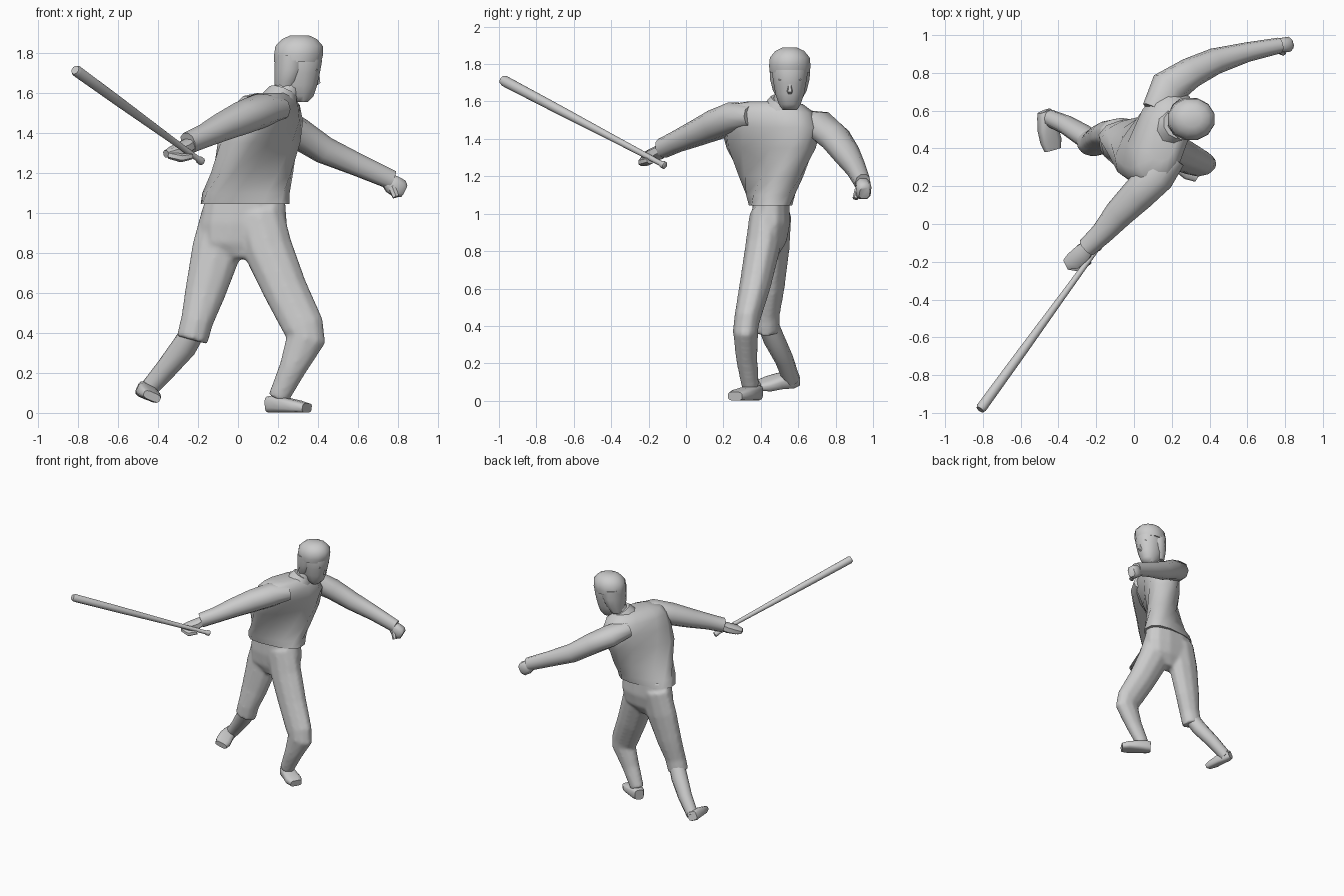
import bpy, bmesh, math
from mathutils import Vector

X, Z = Vector((1, 0, 0)), Vector((0, 0, 1))


def activate(ob):
    bpy.ops.object.select_all(action='DESELECT')
    ob.select_set(True)
    bpy.context.view_layer.objects.active = ob


def finish(name, bm, angle):
    bmesh.ops.recalc_face_normals(bm, faces=bm.faces)
    me = bpy.data.meshes.new(name)
    bm.to_mesh(me)
    bm.free()
    ob = bpy.data.objects.new(name, me)
    bpy.context.collection.objects.link(ob)
    activate(ob)
    bpy.ops.object.shade_smooth_by_angle(angle=math.radians(angle))
    return ob


def tube(name, pts, ref=Z, n=10, e=1.0, flat=None, angle=50):
    """Loft through (x, y, z, a, b[, yaw]): a is the radius along ref, b across it."""
    bm = bmesh.new()
    cs = [Vector(p[:3]) for p in pts]
    rings = []
    for i, p in enumerate(pts):
        d = flat or (cs[min(i + 1, len(cs) - 1)] - cs[max(i - 1, 0)]).normalized()
        u = (ref - d * ref.dot(d)).normalized()
        v = d.cross(u)
        w = math.radians(p[5]) if len(p) > 5 else 0
        u, v = u * math.cos(w) + v * math.sin(w), v * math.cos(w) - u * math.sin(w)
        ring = []
        for k in range(n):
            t = 2 * math.pi * (k + 0.5) / n
            c, s = math.cos(t), math.sin(t)
            c = math.copysign(abs(c) ** e, c)
            s = math.copysign(abs(s) ** e, s)
            ring.append(bm.verts.new(cs[i] + u * c * p[3] + v * s * p[4]))
        rings.append(ring)
    for r, q in zip(rings, rings[1:]):
        for k in range(n):
            bm.faces.new((r[k], r[(k + 1) % n], q[(k + 1) % n], q[k]))
    bm.faces.new(rings[0])
    bm.faces.new(rings[-1])
    return finish(name, bm, angle)


def column(name, pts, **kw):
    """Loft of level rings, radii along x and y before yaw."""
    return tube(name, pts, ref=X, flat=Z, **kw)


# Shirt body, twisting from the hips (facing front) to the shoulders (facing right)
column("shirt_body", [
    (.035, .452, 1.045, .225, .112, 5),
    (.04, .452, 1.10, .22, .118, 14),
    (.07, .455, 1.2, .225, .118, 34),
    (.105, .455, 1.35, .265, .138, 54),
    (.135, .455, 1.46, .275, .148, 66),
    (.145, .44, 1.54, .25, .135, 70),
    (.15, .43, 1.585, .20, .10, 70),
    (.17, .45, 1.60, .12, .06, 70)], n=12, e=.75)

# Collar and neck
tube("collar", [(.20, .51, 1.54, .105, .11), (.225, .53, 1.605, .075, .08)], ref=X, n=10)
tube("neck", [(.20, .51, 1.52, .07, .07), (.27, .55, 1.66, .065, .065)], ref=X)

# Sleeves with slightly flared cuffs
tube("right_sleeve", [
    (.20, .36, 1.52, .06, .08), (.12, .26, 1.515, .085, .10),
    (.02, .155, 1.475, .082, .09), (-.08, .055, 1.43, .07, .078),
    (-.17, -.05, 1.385, .058, .06), (-.25, -.125, 1.35, .054, .052)], e=.9)
tube("left_sleeve", [
    (.12, .60, 1.50, .06, .08), (.18, .72, 1.47, .08, .10),
    (.30, .80, 1.40, .078, .082), (.43, .862, 1.315, .07, .07),
    (.60, .91, 1.24, .058, .052), (.77, .945, 1.165, .05, .042)], e=.9)

# Hands
tube("left_fist", [
    (.74, .94, 1.17, .035, .03), (.77, .945, 1.145, .05, .04),
    (.81, .95, 1.12, .052, .042), (.828, .955, 1.11, .035, .03)], n=8, e=.7)
tube("left_thumb", [(.77, .92, 1.13, .02, .018), (.79, .905, 1.08, .018, .015)], ref=X, n=6)
tube("right_palm", [
    (-.23, -.11, 1.35, .03, .035), (-.27, -.15, 1.325, .035, .05),
    (-.32, -.195, 1.305, .03, .05), (-.36, -.215, 1.295, .018, .03)], n=8, e=.7)
tube("right_fingers", [(-.34, -.21, 1.29, .02, .035), (-.285, -.225, 1.275, .022, .03),
                       (-.24, -.19, 1.285, .018, .025)], n=8, e=.7)

# Tapered stick with an end knob
tip, butt = Vector((-.815, -.983, 1.716)), Vector((-.18, -.11, 1.256))


def at(t, r):
    return (*butt.lerp(tip, t), r, r)


tube("stick", [at(0, .014), at(.004, .02), at(.02, .02), at(.03, .014), at(.3, .018),
               at(.65, .025), at(.985, .029), at(1, .022)], n=12)

# Trousers: hips and two thighs, fused into one smooth garment
hips = column("trousers", [
    (.035, .455, 1.08, .205, .10), (.03, .455, .95, .22, .105),
    (.022, .45, .85, .21, .09), (.02, .44, .77, .06, .05)], n=12, e=.9)
front = tube("front_thigh", [
    (.10, .43, 1.0, .13, .09), (.15, .41, .82, .128, .095),
    (.235, .37, .62, .115, .085), (.328, .325, .43, .107, .07),
    (.342, .318, .375, .102, .068), (.272, .325, .22, .07, .058),
    (.20, .345, .07, .054, .047)], ref=X)
back = tube("back_thigh", [
    (-.06, .48, 1.0, .125, .085), (-.105, .47, .82, .13, .085),
    (-.165, .45, .60, .105, .077), (-.205, .43, .46, .084, .072),
    (-.23, .43, .365, .082, .072)], ref=X)
activate(hips)
front.select_set(True)
back.select_set(True)
bpy.ops.object.join()
remesh = hips.modifiers.new("fuse", 'REMESH')
remesh.mode, remesh.voxel_size, remesh.use_smooth_shade = 'VOXEL', .012, True
soften = hips.modifiers.new("soften", 'SMOOTH')
soften.factor, soften.iterations = .5, 8

# Back lower leg below the trouser cuff
tube("back_shin", [
    (-.21, .43, .43, .06, .055), (-.27, .47, .33, .064, .057),
    (-.36, .525, .22, .054, .05), (-.455, .565, .11, .045, .045)], ref=X)

# Shoes: planted front one, tilted back one
tube("front_shoe", [
    (.155, .385, .042, .04, .035), (.18, .365, .044, .044, .048),
    (.24, .33, .038, .038, .055), (.30, .29, .031, .031, .062),
    (.345, .262, .024, .024, .045)], n=12, e=.6)
tube("back_shoe", [
    (-.475, .598, .117, .034, .034), (-.465, .57, .112, .042, .046),
    (-.455, .50, .105, .036, .055), (-.44, .44, .09, .03, .058),
    (-.43, .393, .082, .021, .046)], ref=Vector((.4, 0, .92)), n=12, e=.6)

# Head: jaw to forehead
column("head", [
    (.315, .555, 1.555, .035, .04), (.305, .555, 1.585, .075, .06),
    (.30, .555, 1.64, .099, .079), (.303, .555, 1.70, .11, .09),
    (.305, .555, 1.76, .119, .1), (.305, .555, 1.82, .105, .095)], n=12, e=.9)

# Hair: cap and nape
column("hair_cap", [
    (.298, .555, 1.755, .121, .11), (.303, .555, 1.79, .127, .115),
    (.306, .555, 1.835, .123, .11), (.308, .555, 1.87, .09, .08),
    (.308, .555, 1.888, .05, .042)], n=12)
column("hair_nape", [
    (.23, .555, 1.60, .045, .062), (.25, .555, 1.66, .07, .094),
    (.262, .555, 1.72, .082, .11), (.27, .555, 1.79, .088, .112)], n=12)

# Face details
tube("nose", [(.395, .555, 1.71, .012, .01), (.395, .555, 1.655, .02, .018),
              (.38, .555, 1.64, .012, .015)], ref=X, n=6)
tube("moustache", [(.352, .527, 1.614, .008, .012), (.376, .555, 1.623, .009, .012),
                   (.352, .583, 1.614, .008, .012)], n=6)
for side in (-1, 1):
    tube("brow", [(.403, .555 + side * .014, 1.712, .008, .008),
                  (.388, .555 + side * .058, 1.716, .007, .008)], n=6)
